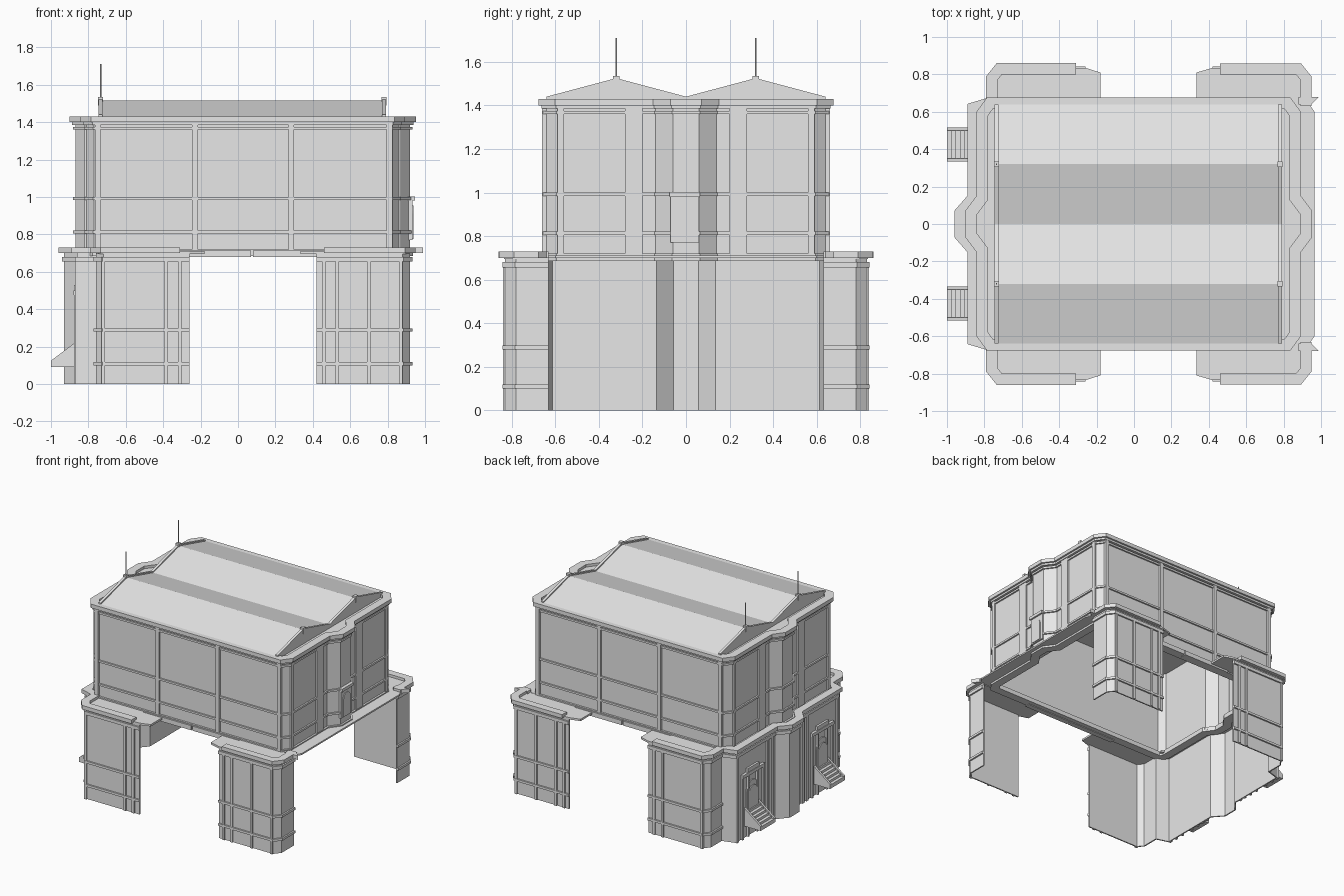
import bpy, bmesh, math
from mathutils import Vector

cube = bpy.data.objects.get("Cube")
if cube:
    bpy.data.objects.remove(cube)

GREY = (0.8, 0.8, 0.8, 1)
stone = bpy.data.materials.new("pale_grey")
stone.use_nodes = True
stone.diffuse_color = GREY
stone.node_tree.nodes["Principled BSDF"].inputs["Base Color"].default_value = GREY


def finish(name, bm):
    bmesh.ops.recalc_face_normals(bm, faces=bm.faces)
    me = bpy.data.meshes.new(name)
    bm.to_mesh(me)
    bm.free()
    me.materials.append(stone)
    ob = bpy.data.objects.new(name, me)
    bpy.context.collection.objects.link(ob)
    return ob


def prism(name, pts, axis, a, b):
    """Extrude a flat outline along an axis from a to b."""
    place = {"x": lambda p, t: (t, p[0], p[1]),
             "y": lambda p, t: (p[0], t, p[1]),
             "z": lambda p, t: (p[0], p[1], t)}[axis]
    bm = bmesh.new()
    face = bm.faces.new([bm.verts.new(place(p, a)) for p in pts])
    new = bmesh.ops.extrude_face_region(bm, geom=[face])["geom"]
    step = Vector(place((0, 0), b - a))
    bmesh.ops.translate(bm, vec=step, verts=[v for v in new if isinstance(v, bmesh.types.BMVert)])
    return finish(name, bm)


def box(name, x0, x1, y0, y1, z0, z1):
    return prism(name, [(x0, y0), (x1, y0), (x1, y1), (x0, y1)], "z", z0, z1)


def offset(path, d, closed):
    """Mitred offset to the right of the travel direction."""
    pts = [Vector(p) for p in path]
    n, out = len(pts), []
    for i, p in enumerate(pts):
        before = p - pts[i - 1] if closed or i else pts[1] - p
        after = pts[(i + 1) % n] - p if closed or i < n - 1 else before
        n1, n2 = [Vector((e.y, -e.x)).normalized() for e in (before, after)]
        m = (n1 + n2).normalized()
        out.append(p + m * (d / max(m.dot(n1), 0.4)))
    return out


def course(name, path, z0, z1, out, inn, closed=False):
    """Sweep a rectangular section along a plan path."""
    bm = bmesh.new()
    outer, inner = offset(path, out, closed), offset(path, -inn, closed)
    rings = [[bm.verts.new((*p, z)) for p, z in ((o, z0), (o, z1), (i, z1), (i, z0))]
             for o, i in zip(outer, inner)]
    n = len(rings)
    for k in range(n if closed else n - 1):
        a, b = rings[k], rings[(k + 1) % n]
        for j in range(4):
            bm.faces.new((a[j], b[j], b[(j + 1) % 4], a[(j + 1) % 4]))
    if not closed:
        bm.faces.new(rings[0])
        bm.faces.new(rings[-1])
    return finish(name, bm)


def mirrored(path):
    return [(x, -y) for x, y in reversed(path)]


def arch(width, height, y=0, z=0, n=8):
    r = width / 2
    top = [(y + r * math.cos(math.pi * i / n), z + height - r + r * math.sin(math.pi * i / n))
           for i in range(n + 1)]
    return [(y + r, z)] + top + [(y - r, z)]


# Plan paths, counter-clockwise
east = [(0.82, -0.645), (0.86, -0.59), (0.86, -0.14), (0.92, -0.06)]
west = [(-0.87, 0.06), (-0.81, 0.14), (-0.81, 0.59), (-0.77, 0.645)][::-1]
upper = east + mirrored(east) + west + mirrored(west)
west_half = [(-0.76, 0.65), (-0.86, 0.62), (-0.86, 0.14), (-0.93, 0.06)]
west_pier = [(-0.26, 0.83), (-0.72, 0.83), (-0.76, 0.78), (-0.76, 0.65)]
lower_west = west_pier + west_half[1:] + mirrored(west_half)[:-1] + mirrored(west_pier)
east_pier = [(0.42, -0.83), (0.88, -0.83), (0.92, -0.78), (0.92, -0.63)]
piers = {"back_west": west_pier, "front_west": mirrored(west_pier),
         "front_east": east_pier, "back_east": mirrored(east_pier)}

# Upper hall walls, mouldings and deck
course("upper_wall", upper, 0.70, 1.41, 0, 0.01, True)
for i, z in enumerate((0.805, 0.985, 1.36)):
    course(f"upper_band_{i}", upper, z, z + 0.015, 0.012, 0, True)
course("upper_cornice_lower", upper, 1.385, 1.405, 0.018, 0, True)
course("upper_cornice", upper, 1.40, 1.43, 0.032, 0.03, True)
course("upper_foot", upper, 0.685, 0.72, 0.015, 0.05, True)
prism("roof_deck", upper, "z", 1.395, 1.41)

# Upper pilasters on long and short sides
for s, side in ((-1, "front"), (1, "back")):
    for i, x in enumerate((-0.75, -0.23, 0.285, 0.81)):
        box(f"upper_{side}_pilaster_{i}", x - 0.015, x + 0.015, s * 0.64, s * 0.66, 0.72, 1.40)
    for i, (a, b) in enumerate(((0.20, 0.28), (0.56, 0.59))):
        for x, d, end in ((0.86, 1, "east"), (-0.81, -1, "west")):
            box(f"upper_{end}_{side}_pilaster_{i}", x - d * 0.005, x + d * 0.012,
                s * a, s * b, 0.72, 1.40)

# Twin gabled roof with raised ends
gables = [(-0.64, 1.43), (-0.32, 1.515), (0, 1.43), (0.32, 1.515), (0.64, 1.43)]
prism("twin_roof", [(-0.64, 1.405)] + gables + [(0.64, 1.405)], "x", -0.74, 0.785)
raised = [(y, z + 0.01) for y, z in gables]
for i, x in enumerate((-0.745, 0.77)):
    prism(f"gable_end_{i}", [(-0.64, 1.405)] + raised + [(0.64, 1.405)], "x", x, x + 0.02)
for s, side in ((-1, "front"), (1, "back")):
    y = s * 0.32
    for x, end in ((-0.735, "west"), (0.78, "east")):
        box(f"{end}_{side}_finial", x - 0.014, x + 0.014, y - 0.014, y + 0.014, 1.49, 1.535)
    bpy.ops.mesh.primitive_cylinder_add(vertices=8, radius=0.004, depth=0.2,
                                        location=(-0.735, y, 1.61))
    mast = bpy.context.object
    mast.name = f"{side}_mast"
    mast.data.materials.append(stone)

# Lower walls and cap ledge
course("lower_west_wall", lower_west, 0, 0.70, 0, 0.01)
course("lower_west_frieze", lower_west, 0.655, 0.68, 0.012, 0)
west_cap = [(-0.31, 0.83)] + lower_west[1:-1] + [(-0.31, -0.83)]
course("lower_west_cap", west_cap, 0.70, 0.73, 0.03, 0.03)
course("lower_west_ledge", lower_west[3:-3], 0.70, 0.715, 0.02, 0.09)
for name in ("front_east", "back_east"):
    course(name + "_pier", piers[name], 0, 0.70, 0, 0.01)
    course(name + "_frieze", piers[name], 0.655, 0.68, 0.012, 0)
    cap = [(0.46 if x == 0.42 else x, y) for x, y in piers[name]]
    course(name + "_cap", cap, 0.70, 0.73, 0.028, 0.03)

# Pier bands, pilasters and ledge plates
for name, path in piers.items():
    for i, z in enumerate((0.10, 0.28)):
        course(f"{name}_band_{i}", path, z, z + 0.018, 0.012, 0)
    s = -1 if "front" in name else 1
    is_west = "west" in name
    for i, x in enumerate((-0.72, -0.383, -0.312) if is_west else (0.46, 0.53, 0.70, 0.87)):
        box(f"{name}_pilaster_{i}", x - 0.01, x + 0.01, s * 0.82, s * 0.84, 0, 0.68)
    inner, tip, far = (-0.26, -0.18, -0.76) if is_west else (0.42, 0.335, 0.92)
    prism(name + "_ledge", [(far, s * 0.64), (tip, s * 0.64), (tip, s * 0.81),
                            (inner, s * 0.835), (far * 0.98, s * 0.835), (far, s * 0.78)],
          "z", 0.695, 0.71)

# Belt between the piers, and the open east ledge with pointed corners
for s, side in ((-1, "front"), (1, "back")):
    for i, (a, b) in enumerate(((-0.34, 0.07), (0.08, 0.48))):
        box(f"{side}_belt_{i}", a, b, s * 0.63, s * 0.672, 0.68, 0.715)
    prism(f"{side}_corner_point", [(0.88, s * 0.68), (0.99, s * 0.68), (0.95, s * 0.64),
                                   (0.88, s * 0.64)], "z", 0.70, 0.73)
prism("east_ledge", [(0.83, -0.65), (0.93, -0.65), (0.965, -0.60), (0.965, 0.60),
                     (0.93, 0.65), (0.83, 0.65)], "z", 0.70, 0.712)

# East doorway in the projecting bay
box("east_door_frame", 0.91, 0.932, -0.07, 0.06, 0.77, 0.99)
prism("east_door", arch(0.085, 0.18, -0.005, 0.775), "x", 0.93, 0.938)
box("east_door_canopy", 0.91, 0.945, -0.075, 0.065, 0.98, 1.003)

# West doorways with stepped surrounds and stairs
for s, side in ((-1, "front"), (1, "back")):
    c = s * 0.425
    for i, d in enumerate((-0.125, -0.055, 0.055, 0.125)):
        box(f"{side}_door_post_{i}", -0.876, -0.855, c + d - 0.008, c + d + 0.008, 0, 0.49)
    box(f"{side}_door_lintel", -0.88, -0.855, c - 0.133, c + 0.133, 0.475, 0.50)
    box(f"{side}_door_crown", -0.876, -0.855, c - 0.07, c + 0.07, 0.50, 0.53)
    prism(f"{side}_door", arch(0.14, 0.21, c, 0.21), "x", -0.868, -0.855)
    prism(f"{side}_door_leaf", arch(0.10, 0.17, c, 0.21), "x", -0.875, -0.86)
    steps = [(-0.86, 0.09), (-1.0, 0.09)]
    for i in range(6):
        x, z = -1.0 + i * 0.023, 0.12 + i * 0.018
        steps += [(x, z), (x + 0.023, z)]
    prism(f"{side}_stairs", steps, "y", c - 0.075, c + 0.075)
    for i, d in enumerate((-0.083, 0.083)):
        prism(f"{side}_stair_rail_{i}", [(-0.86, 0.09), (-1.0, 0.09), (-1.0, 0.125), (-0.86, 0.23)],
              "y", c + d - 0.008, c + d + 0.008)
    for i, y in enumerate((0.19, 0.24, 0.61)):
        box(f"{side}_west_pilaster_{i}", -0.872, -0.855, s * y - 0.012, s * y + 0.012, 0, 0.68)
